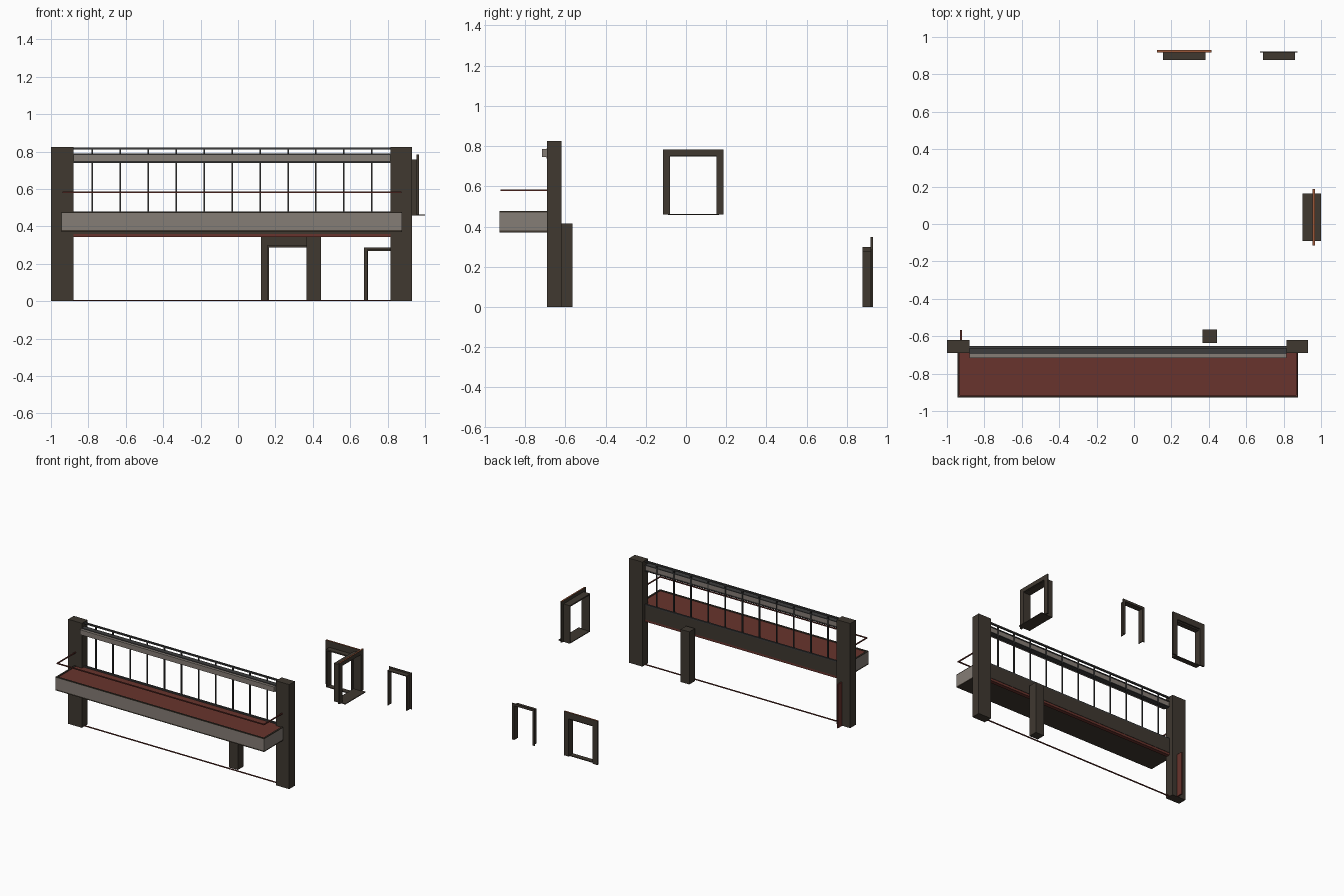
import bpy, bmesh

if "Cube" in bpy.data.objects:
    bpy.data.objects.remove(bpy.data.objects["Cube"])


def material(name, rgb):
    m = bpy.data.materials.new(name)
    m.diffuse_color = (*rgb, 1)
    m.use_nodes = True
    m.node_tree.nodes["Principled BSDF"].inputs["Base Color"].default_value = m.diffuse_color
    return m


DARK = material("dark_timber", (0.050, 0.040, 0.030))
STONE = material("grey_stone", (0.235, 0.205, 0.180))
RED = material("dull_red", (0.140, 0.034, 0.026))
ORANGE = material("orange_wood", (0.330, 0.095, 0.040))
METAL = material("dark_metal", (0.045, 0.045, 0.045))


def boxes(name, mat, parts, top_mat=None, top_z=None):
    """One object from several (x0, x1, y0, y1, z0, z1) boxes."""
    bm = bmesh.new()
    for x0, x1, y0, y1, z0, z1 in parts:
        made = bmesh.ops.create_cube(bm, size=1)["verts"]
        for v in made:
            v.co.x = x1 if v.co.x > 0 else x0
            v.co.y = y1 if v.co.y > 0 else y0
            v.co.z = z1 if v.co.z > 0 else z0
    bm.normal_update()
    me = bpy.data.meshes.new(name)
    me.materials.append(mat)
    if top_mat:  # colour only the highest upward faces
        me.materials.append(top_mat)
        for f in bm.faces:
            if f.normal.z > 0.9 and f.calc_center_median().z > top_z - 0.001:
                f.material_index = 1
    bm.to_mesh(me)
    bm.free()
    ob = bpy.data.objects.new(name, me)
    bpy.context.collection.objects.link(ob)
    return ob


def arch(a0, a1, d0, d1, z0, z1, w, h, along_y=False):
    """Two jambs and a lintel; a = across the opening, d = depth."""
    parts = [(a0, a0 + w, d0, d1, z0, z1),
             (a1 - w, a1, d0, d1, z0, z1),
             (a0 + w, a1 - w, d0, d1, z1 - h, z1)]
    if along_y:
        parts = [(p[2], p[3], p[0], p[1], p[4], p[5]) for p in parts]
    return parts


XL, XR = -0.88, 0.815      # inner faces of the big pillars
BX0, BX1 = -0.943, 0.877   # balcony ends
BY0, BY1 = -0.928, -0.69   # balcony front and back

# Pillars
boxes("left_pillar", DARK, [(-1.0, XL, -0.69, -0.62, 0, 0.825)])
boxes("right_pillar", DARK, [(XR, 0.93, -0.69, -0.62, 0, 0.825)])
boxes("short_pillar", DARK, [(0.367, 0.443, -0.635, -0.565, 0, 0.415)])

# Beam under the window band, red strip below it, threshold on the ground
boxes("lintel_beam", DARK, [(XL, XR, -0.69, -0.652, 0.36, 0.47)])
boxes("red_strip", RED, [(XL, XR, -0.685, -0.655, 0.342, 0.36)])
boxes("threshold", RED, [(XL, XR, -0.66, -0.652, 0, 0.007)])

# Balcony: base, stone fascia, red floor, dark rim
T = 0.012
boxes("balcony_base", DARK, [(BX0, BX1, BY0, BY1, 0.37, 0.38)])
boxes("balcony_fascia", STONE, [
    (BX0, BX1, BY0, BY0 + T, 0.378, 0.47),
    (BX0, BX0 + T, BY0 + T, BY1, 0.378, 0.47),
    (BX1 - T, BX1, BY0 + T, BY1, 0.378, 0.47)])
boxes("balcony_floor", RED, [(BX0 + T, BX1 - T, BY0 + T, BY1 + 0.02, 0.45, 0.471)])
boxes("balcony_rim", DARK, [
    (BX0, BX1, BY0, BY0 + T, 0.47, 0.477),
    (BX0, BX0 + T, BY0 + T, BY1, 0.47, 0.477),
    (BX1 - T, BX1, BY0 + T, BY1, 0.47, 0.477)])

# Thin handrail round the balcony
R = 0.008
boxes("balcony_handrail", RED, [
    (BX0 + 0.004, BX1 - 0.004, -0.922, -0.922 + R, 0.577, 0.585),
    (BX0 + 0.004, BX0 + 0.004 + R, -0.914, BY1, 0.577, 0.585),
    (BX1 - 0.004 - R, BX1 - 0.004, -0.914, BY1, 0.577, 0.585)])

# Window band: mullions, rails and the grey header
mullions = [(-0.783 + 0.1495 * i, -0.775 + 0.1495 * i, -0.664, -0.654, 0.47, 0.815)
            for i in range(11)]
boxes("mullions", METAL, mullions)
boxes("window_rails", METAL, [
    (XL, XR, -0.666, -0.652, 0.811, 0.822),
    (XL, XR, -0.666, -0.652, 0.470, 0.480),
    (XL, XR, -0.694, -0.654, 0.783, 0.789),
    (XL, XR, -0.694, -0.654, 0.739, 0.746)])
boxes("header_panel", STONE, [
    (XL, XR, -0.716, -0.692, 0.746, 0.785),
    (XL, XR, -0.692, -0.660, 0.746, 0.783)])

# Open door leaf behind the left pillar
boxes("door_leaf", RED, [(-0.93, -0.92, -0.62, -0.567, 0, 0.345)])

# Back window frame: trim, liner and sill
boxes("back_window_trim", DARK,
      arch(0.123, 0.415, 0.918, 0.93, 0, 0.348, 0.042, 0.05), ORANGE, 0.348)
boxes("back_window_liner", DARK,
      arch(0.155, 0.383, 0.877, 0.918, 0, 0.298, 0.01, 0.01)
      + [(0.165, 0.373, 0.877, 0.918, 0, 0.006)])

# Side window frame
boxes("side_window_trim", DARK,
      arch(-0.115, 0.187, 0.955, 0.967, 0.46, 0.783, 0.035, 0.033, True),
      ORANGE, 0.783)
boxes("side_window_liner", DARK,
      arch(-0.09, 0.163, 0.9, 0.955, 0.46, 0.757, 0.01, 0.01, True)
      + [(0.9, 1.0, -0.09, 0.163, 0.457, 0.463)])

# Back door frame, open at the floor
boxes("back_door_trim", DARK,
      arch(0.675, 0.875, 0.917, 0.923, 0, 0.287, 0.02, 0.018))
boxes("back_door_liner", DARK,
      arch(0.69, 0.86, 0.878, 0.917, 0, 0.275, 0.006, 0.006))
